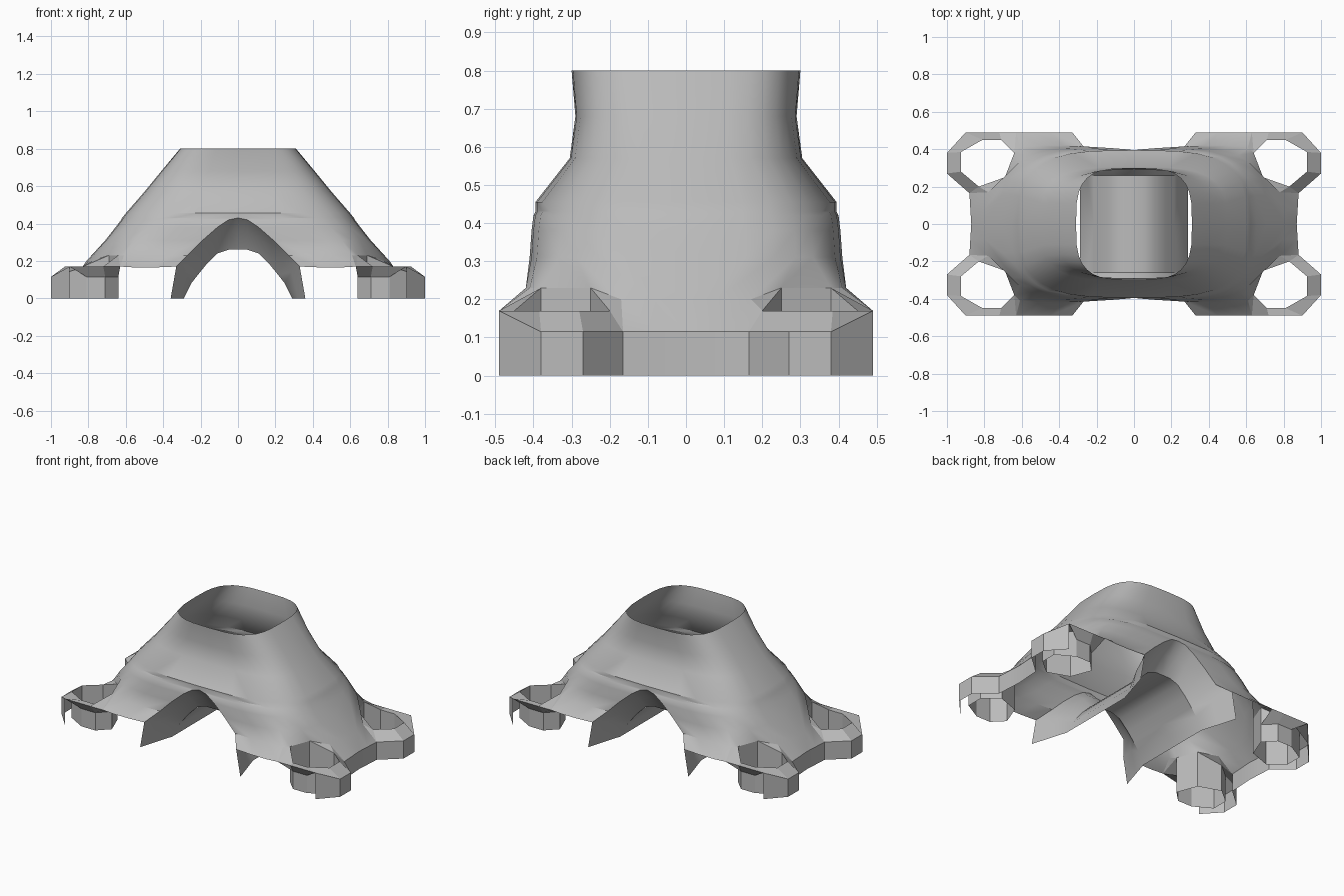
import bpy, bmesh
from math import sin, cos, pi
from mathutils import Vector

cube = bpy.data.objects.get("Cube")
if cube:
    bpy.data.objects.remove(cube)

grey = bpy.data.materials.new("plain grey")
grey.use_nodes = True
colour = (0.5, 0.5, 0.5, 1)
grey.diffuse_color = colour
grey.node_tree.nodes["Principled BSDF"].inputs["Base Color"].default_value = colour


def grid(bm, rows, flip=False):
    """Skin a list of equally long point rows."""
    verts = [[bm.verts.new(p) for p in row] for row in rows]
    for a, b in zip(verts, verts[1:]):
        for j in range(len(a) - 1):
            quad = [a[j], a[j + 1], b[j + 1], b[j]]
            bm.faces.new(quad[::-1] if flip else quad)


def finish(name, bm, angle):
    """Weld one quarter, mirror it to all four, and shade it."""
    bmesh.ops.remove_doubles(bm, verts=bm.verts[:], dist=0.001)
    bmesh.ops.dissolve_degenerate(bm, edges=bm.edges[:], dist=0.0005)
    mesh = bpy.data.meshes.new(name)
    bm.to_mesh(mesh)
    bm.free()
    mesh.materials.append(grey)
    ob = bpy.data.objects.new(name, mesh)
    bpy.context.collection.objects.link(ob)
    mirror = ob.modifiers.new("Mirror", "MIRROR")
    mirror.use_axis = (True, True, False)
    bpy.ops.object.select_all(action="DESELECT")
    ob.select_set(True)
    bpy.context.view_layer.objects.active = ob
    bpy.ops.object.modifier_apply(modifier="Mirror")
    bpy.ops.object.shade_smooth_by_angle(angle=angle)
    return ob


# Leg shell: rounded-square sections given as height, half width, half depth, arch start
sections = [(.8, .31, .30, 0), (.68, .41, .29, 0), (.57, .50, .305, 0),
            (.455, .60, .395, 0), (.43, .62, .395, 0), (.42, .625, .40, .05),
            (.38, .655, .405, .11), (.31, .71, .41, .19)]
COLS = 8


def section(z, w, d, a):
    pts = []
    for j in range(COLS + 1):
        t = pi / 2 * (1 - j / COLS)
        c, s = max(cos(t), 0) ** .6, max(sin(t), 0) ** .6
        if j == 0:
            c = 0
        if j == COLS:
            s = 0
        pts.append(Vector((a + (w - a) * c, d * s, z)))
    return pts


rows = [section(*s) for s in sections]
ankle = [(.27, .415, .23), (.38, .42, .23), (.5, .42, .23), (.61, .41, .23), (.64, .38, .23),
         (.69, .25, .23), (.78, .17, .2), (.80, .08, .2), (.81, 0, .2)]
rows.append([Vector(p) for p in ankle])
bm = bmesh.new()
grid(bm, rows)

# Flared front hem and outer side wall
hem = [(.33, .49, .17), (.45, .49, .165), (.55, .49, .165), (.63, .49, .17)]
grid(bm, [ankle[:4], hem])
side = [(.88, .165), (.875, .08), (.87, 0)]
grid(bm, [ankle[6:], [(x, y, .115) for x, y in side], [(x, y, 0) for x, y in side]])

# Inner arch between the legs
edge = [r[0] for r in rows[4:]] + [Vector(hem[0]), Vector((.36, .49, 0))]
profile = [(0, .26), (.05, .26), (.11, .24), (.17, .18), (.215, .125), (.25, .08), (.29, 0)]
arch = []
for e, (x, z) in zip(edge, profile):
    inner = Vector((x, .26, z))
    bend = e.lerp(inner, .55)
    bend.z += .02 * (z > 0)
    arch.append([e, bend, inner, Vector((x, 0, z))])
grid(bm, arch, flip=True)
finish("leg_shell", bm, .6)

# Toe sockets: an eight-sided tube with a broad faceted rim
hole = [(.64, .38), (.71, .45), (.81, .45), (.925, .385), (.925, .28), (.83, .2), (.70, .25)]
rim = [(.63, .49, .17), (.72, .49, .17), (.9, .49, .17), (1, .38, .115),
       (1, .27, .115), (.88, .165, .115)]
bm = bmesh.new()
top = [(x, y, .17) for x, y in hole]
top[0] = ankle[4]
loop = top + [top[0]]
loop[6] = ankle[5]
grid(bm, [loop, [(x, y, 0) for x, y, z in loop]], flip=True)
grid(bm, [top[:6], rim])
grid(bm, [rim[2:], [(x, y, 0) for x, y, z in rim[2:]]])
grid(bm, [rim[:3], [(x, y, .115) for x, y in hole[:3]]])
# Joins from the sockets to the shell
bm.faces.new([bm.verts.new(p) for p in (ankle[3], ankle[4], rim[0])])
bm.faces.new([bm.verts.new(p) for p in (ankle[5], ankle[6], top[5])])
bm.faces.new([bm.verts.new(p) for p in (ankle[6], rim[5], top[5])])
finish("toe_sockets", bm, .2)
